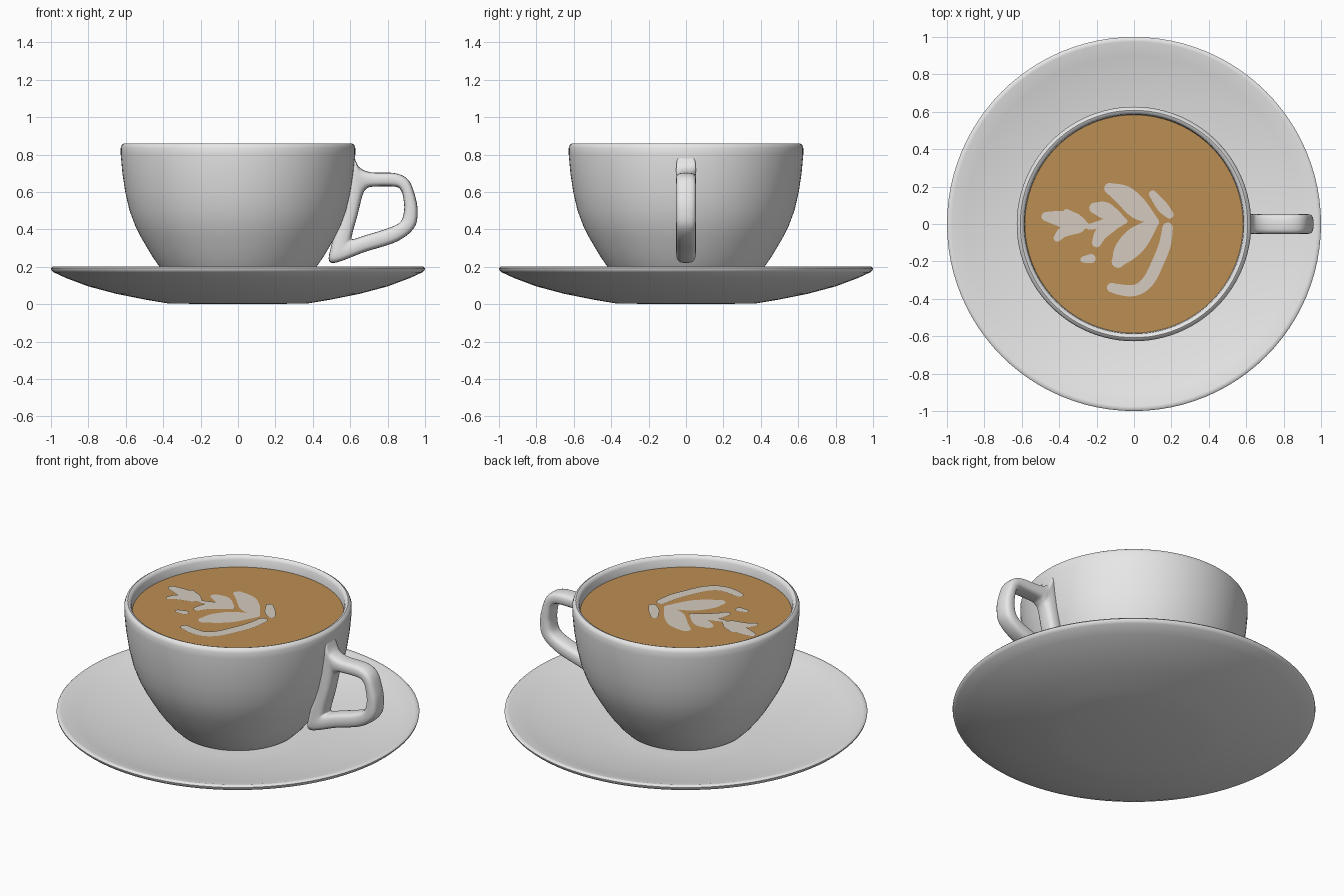
import bpy, bmesh, math
from mathutils import Vector

if "Cube" in bpy.data.objects:
    bpy.data.objects.remove(bpy.data.objects["Cube"])


def material(name, rgb):
    m = bpy.data.materials.new(name)
    m.diffuse_color = (*rgb, 1)
    m.use_nodes = True
    m.node_tree.nodes["Principled BSDF"].inputs["Base Color"].default_value = m.diffuse_color
    return m


PORCELAIN = material("white_porcelain", (0.80, 0.80, 0.80))
COFFEE = material("coffee_brown", (0.50, 0.27, 0.085))
FOAM = material("milk_foam", (0.66, 0.60, 0.53))


def finish(bm, name, mat, angle=50):
    me = bpy.data.meshes.new(name)
    bm.to_mesh(me)
    bm.free()
    me.materials.append(mat)
    ob = bpy.data.objects.new(name, me)
    bpy.context.collection.objects.link(ob)
    bpy.ops.object.select_all(action='DESELECT')
    ob.select_set(True)
    bpy.context.view_layer.objects.active = ob
    bpy.ops.object.shade_smooth_by_angle(angle=math.radians(angle))
    return ob


def lathe(name, profile, mat, n=96):
    """Spin an (r, z) profile around z; it starts and ends on the axis."""
    bm = bmesh.new()
    vs = [bm.verts.new((r, 0, z)) for r, z in profile]
    es = [bm.edges.new(p) for p in zip(vs, vs[1:])]
    bmesh.ops.spin(bm, geom=vs + es, cent=(0, 0, 0), axis=(0, 0, 1),
                   angle=math.tau, steps=n)
    bmesh.ops.remove_doubles(bm, verts=bm.verts[:], dist=1e-4)
    bmesh.ops.recalc_face_normals(bm, faces=bm.faces[:])
    return finish(bm, name, mat)


def spline(pts, steps, closed=False):
    """Catmull-Rom through points of any dimension."""
    n, out = len(pts), []
    get = lambda i: pts[i % n] if closed else pts[max(0, min(n - 1, i))]
    for i in range(n if closed else n - 1):
        a, b, c, d = (get(i + k) for k in (-1, 0, 1, 2))
        for s in range(steps):
            t = s / steps
            out.append(tuple(0.5 * (2 * q + (r - p) * t
                             + (2 * p - 5 * q + 4 * r - w) * t * t
                             + (3 * q - p - 3 * r + w) * t ** 3)
                             for p, q, r, w in zip(a, b, c, d)))
    return out if closed else out + [pts[-1]]


# saucer: thin shallow dish
lathe("saucer", [(0, 0), (.37, .003), (.5, .025), (.65, .055), (.8, .095),
                 (.92, .14), (.985, .17), (.998, .182), (1, .192), (.992, .2),
                 (.975, .199), (.9, .178), (.8, .155), (.65, .127), (.5, .109),
                 (.4, .102), (0, .1)], PORCELAIN)

# cup: round bowl with a rolled lip
lathe("cup", [(0, .1), (.325, .1), (.34, .11), (.38, .15), (.42, .2),
              (.455, .25), (.485, .3), (.52, .36), (.55, .42), (.58, .5),
              (.603, .6), (.618, .7), (.627, .8), (.627, .835), (.621, .852),
              (.608, .86), (.595, .855), (.587, .84), (.583, .79), (.565, .65),
              (.53, .48), (.45, .3), (.33, .17), (0, .15)], PORCELAIN)

# handle: closed ring, each station is (outer x, outer z, inner x, inner z)
stations = [(.60, .80, .665, .58), (.645, .735, .685, .615),
            (.71, .705, .72, .628), (.84, .70, .84, .628),
            (.91, .665, .873, .605), (.945, .585, .885, .56),
            (.96, .50, .888, .50), (.943, .41, .868, .44),
            (.85, .335, .80, .405), (.68, .28, .68, .368),
            (.50, .22, .615, .348), (.50, .32, .61, .37),
            (.55, .48, .64, .48)]
bm = bmesh.new()
rings = []
for ox, oz, ix, iz in spline(stations, 5, closed=True):
    ring = []
    for k in range(20):
        c, s = math.cos(k * math.tau / 20), math.sin(k * math.tau / 20)
        c = math.copysign(abs(c) ** .65, c)
        s = math.copysign(abs(s) ** .65, s)
        t = (1 + c) / 2
        ring.append(bm.verts.new((ix + (ox - ix) * t, s * .053,
                                  iz + (oz - iz) * t)))
    rings.append(ring)
for i, a in enumerate(rings):
    b = rings[(i + 1) % len(rings)]
    for k in range(20):
        j = (k + 1) % 20
        bm.faces.new((a[k], a[j], b[j], b[k]))
bmesh.ops.recalc_face_normals(bm, faces=bm.faces[:])
finish(bm, "handle", PORCELAIN, 60)

# coffee surface
SURFACE = .795
bm = bmesh.new()
bmesh.ops.create_circle(bm, cap_ends=True, segments=96, radius=.584)
bmesh.ops.translate(bm, verts=bm.verts[:], vec=(0, 0, SURFACE))
finish(bm, "coffee", COFFEE)

# latte art: rounded strokes of (x, y, half width) in hundredths
strokes = [
    [(-13, 19, 3), (-5, 15, 5.5), (3, 7.5, 5.5), (11, 2, 2)],
    [(-8.5, -20, 3.5), (-5, -15, 6), (2, -7.5, 6.5), (11, 1, 2.5)],
    [(-21, 8.5, 3), (-15, 7, 4.5), (-5, 1.5, 1.5)],
    [(-20, -10, 2.5), (-17.5, -5, 3.5), (-12, 0, 4), (-5, 1.5, 1.5)],
    [(-24, -1.5, 1.5), (-12, 1, 3)],
    [(-47, 4, 2.5), (-40.5, 3, 4), (-32, 1, 5), (-25, -1, 1.5)],
    [(-41, -7.5, 2), (-37.5, -4, 3), (-30, -1, 4)],
    [(-36, 6, 2), (-31, 2, 3.5)],
    [(10, 16, 2), (15, 9.5, 3), (19, 5, 2.2)],
    [(18, -2, 2.8), (16.5, -11, 3.2), (13, -20, 3.2), (8, -30, 3.2),
     (2, -35, 3), (-5, -35.5, 3), (-12, -34, 2.5)],
    [(-27, -19, 1.7), (-23, -18.5, 2.5)],
]
bm = bmesh.new()
for n, stroke in enumerate(strokes):
    z = SURFACE + .003 + n * .0002
    pts = spline(stroke, 5)
    left, right = [], []
    for i, (x, y, w) in enumerate(pts):
        a, b = pts[max(i - 1, 0)], pts[min(i + 1, len(pts) - 1)]
        d = Vector((b[0] - a[0], b[1] - a[1])).normalized()
        left.append((x - d.y * w, y + d.x * w))
        right.append((x + d.y * w, y - d.x * w))

        # rounded caps at both ends
        if i in (0, len(pts) - 1):
            sgn = -1 if i == 0 else 1
            cap = [(x + w * (sgn * d.x * math.sin(u) - d.y * math.cos(u)),
                    y + w * (sgn * d.y * math.sin(u) + d.x * math.cos(u)))
                   for u in (math.pi * k / 6 for k in range(1, 6))]
            if i == 0:
                start = cap
            else:
                end = cap
    outline = left + end + right[::-1] + start[::-1]
    f = bm.faces.new([bm.verts.new((x / 100, y / 100, z)) for x, y in outline])
    f.normal_update()
    if f.normal.z < 0:
        f.normal_flip()
bmesh.ops.triangulate(bm, faces=bm.faces[:])
finish(bm, "latte_art", FOAM)
